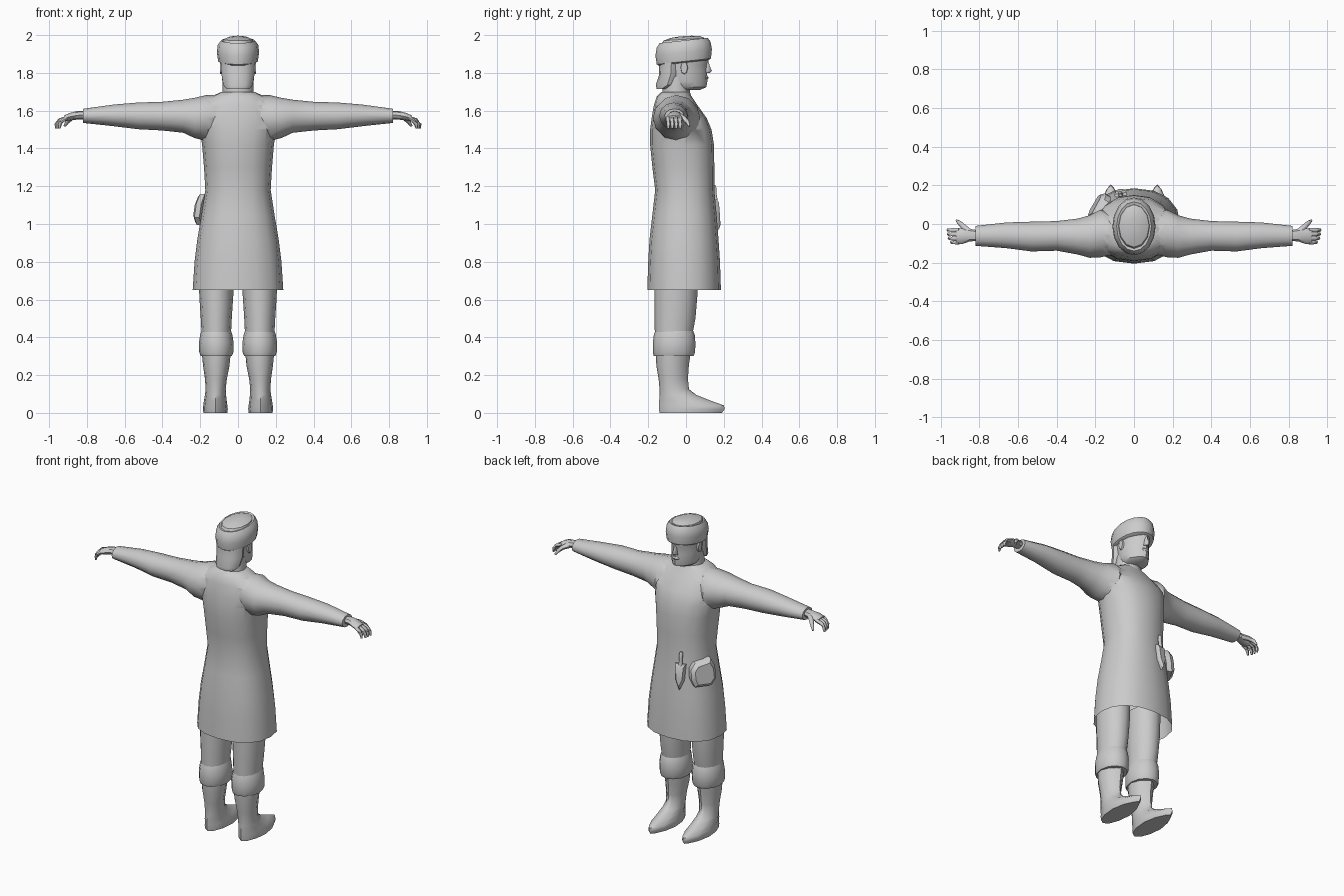
import bpy, bmesh, math
from mathutils import Vector

grey = bpy.data.materials.new("plain_grey")
grey.diffuse_color = (0.6, 0.6, 0.6, 1)


def finish(name, bm, angle=40):
    bmesh.ops.recalc_face_normals(bm, faces=bm.faces)
    me = bpy.data.meshes.new(name)
    bm.to_mesh(me)
    bm.free()
    me.materials.append(grey)
    ob = bpy.data.objects.new(name, me)
    bpy.context.collection.objects.link(ob)
    smooth(ob, angle)
    return ob


def smooth(ob, angle=40):
    bpy.ops.object.select_all(action='DESELECT')
    ob.select_set(True)
    bpy.context.view_layer.objects.active = ob
    bpy.ops.object.shade_smooth_by_angle(angle=math.radians(angle))


def skin_rings(bm, rings, caps=True):
    loops = [[bm.verts.new(p) for p in r] for r in rings]
    n = len(loops[0])
    for a, b in zip(loops, loops[1:]):
        for i in range(n):
            bm.faces.new((a[i], a[(i + 1) % n], b[(i + 1) % n], b[i]))
    if caps:
        bm.faces.new(loops[0])
        bm.faces.new(loops[-1])


def loft(name, rows, axis='z', n=14, power=2.0, taper=0.0, slope=0.0, angle=40):
    """rows: (position, a0, a1, b0, b1); a,b are x,y for axis z and y,z for axis x."""
    rings = []
    for t, a0, a1, b0, b1 in rows:
        ring = []
        for i in range(n):
            w = 2 * math.pi * (i + 0.5 * (n % 4 == 2)) / n + (math.pi / 2 if n % 4 else 0)
            c, s = math.cos(w), math.sin(w)
            u = math.copysign(abs(c) ** (2 / power), c)
            v = math.copysign(abs(s) ** (2 / power), s)
            u *= 1 - taper * max(0, v) ** 2
            a = (a0 + a1) / 2 + u * (a1 - a0) / 2
            b = (b0 + b1) / 2 + v * (b1 - b0) / 2
            ring.append((a, b, t + slope * b) if axis == 'z' else (t, a, b))
        rings.append(ring)
    bm = bmesh.new()
    skin_rings(bm, rings)
    return finish(name, bm, angle)


def tube(name, path, n=6):
    """path: (x, y, z, radius)."""
    pts = [Vector(p[:3]) for p in path]
    rings = []
    for i, p in enumerate(pts):
        d = (pts[min(i + 1, len(pts) - 1)] - pts[max(i - 1, 0)]).normalized()
        side = d.cross(Vector((0, 0, 1)) if abs(d.z) < 0.9 else Vector((0, 1, 0))).normalized()
        up = side.cross(d)
        rings.append([p + path[i][3] * (math.cos(w) * side + math.sin(w) * up)
                      for w in (2 * math.pi * k / n for k in range(n))])
    bm = bmesh.new()
    skin_rings(bm, rings)
    return finish(name, bm, 60)


def plate(name, outline, centre, yaw, thick, tilt=0.0):
    """Bevelled upright slab; outline in (across, height), facing along yaw."""
    out = Vector((math.cos(yaw), math.sin(yaw), 0))
    side = Vector((-out.y, out.x, 0))
    up = (Vector((0, 0, 1)) + out * tilt).normalized()
    mid = Vector((sum(p[0] for p in outline), sum(p[1] for p in outline))) / len(outline)
    rings = []
    for d, k in ((-0.5, 1), (0.1, 1), (0.5, 0.75)):
        rings.append([Vector(centre) + out * d * thick + side * (mid.x + (a - mid.x) * k)
                      + up * (mid.y + (h - mid.y) * k) for a, h in outline])
    bm = bmesh.new()
    skin_rings(bm, rings)
    return finish(name, bm)


# Tunic body, hem to neckline
tunic = loft("tunic", [
    (0.65, -0.24, 0.24, -0.205, 0.185), (0.80, -0.23, 0.23, -0.2, 0.18),
    (0.92, -0.215, 0.215, -0.193, 0.172), (1.05, -0.193, 0.193, -0.178, 0.162),
    (1.18, -0.173, 0.173, -0.163, 0.15), (1.30, -0.18, 0.18, -0.178, 0.15),
    (1.42, -0.19, 0.19, -0.19, 0.148), (1.50, -0.205, 0.205, -0.19, 0.135),
    (1.56, -0.215, 0.215, -0.182, 0.11), (1.63, -0.20, 0.20, -0.17, 0.06),
    (1.675, -0.14, 0.14, -0.155, 0.03), (1.70, -0.088, 0.088, -0.13, 0.015)],
    n=16, power=2.3)

# Sleeves joined into the tunic
for s in (-1, 1):
    sleeve = loft("sleeve", [(s * x, *r) for x, *r in (
        (0.08, -0.15, 0.03, 1.48, 1.685), (0.17, -0.172, 0.075, 1.44, 1.682),
        (0.23, -0.175, 0.045, 1.455, 1.668), (0.29, -0.158, 0.028, 1.483, 1.658),
        (0.40, -0.138, 0.015, 1.495, 1.647), (0.53, -0.142, 0.012, 1.502, 1.643),
        (0.66, -0.125, 0.008, 1.518, 1.632), (0.82, -0.113, -0.01, 1.535, 1.61))],
        axis='x', n=12)
    m = tunic.modifiers.new("join", 'BOOLEAN')
    m.operation = 'UNION'
    m.object = sleeve
    bpy.context.view_layer.objects.active = tunic
    bpy.ops.object.modifier_apply(modifier=m.name)
    bpy.data.objects.remove(sleeve)

# Open the hem
bm = bmesh.new()
bm.from_mesh(tunic.data)
bmesh.ops.delete(bm, geom=[f for f in bm.faces if f.calc_center_median().z < 0.652],
                 context='FACES_ONLY')
bm.to_mesh(tunic.data)
bm.free()
smooth(tunic, 50)

for s, label in ((-1, "left"), (1, "right")):
    def rows(data):
        return [(z, s * 0.115 - w + s * o, s * 0.115 + w + s * o, y0, y1)
                for z, w, o, y0, y1 in data]
    # Breeches
    loft(label + "_breeches", rows([
        (0.42, 0.078, 0, -0.165, 0.035), (0.50, 0.082, 0, -0.167, 0.05),
        (0.62, 0.09, 0, -0.168, 0.06), (0.78, 0.092, 0, -0.168, 0.065)]), n=12)
    # Gathered cuff at the knee
    loft(label + "_cuff", rows([
        (0.30, 0.082, 0, -0.17, 0.04), (0.32, 0.09, 0, -0.176, 0.048),
        (0.37, 0.092, 0, -0.176, 0.05), (0.415, 0.085, 0, -0.17, 0.046),
        (0.44, 0.076, 0, -0.16, 0.035)]), n=12)
    # Boot shaft and foot
    loft(label + "_boot", rows([
        (0.0, 0.063, 0.005, -0.14, 0.19), (0.02, 0.066, 0.005, -0.143, 0.205),
        (0.04, 0.064, 0.005, -0.143, 0.20), (0.065, 0.06, 0.005, -0.142, 0.13),
        (0.095, 0.056, 0.004, -0.14, 0.055), (0.125, 0.053, 0.003, -0.14, 0.016),
        (0.18, 0.058, 0.002, -0.145, 0.01), (0.25, 0.07, 0, -0.157, 0.015),
        (0.32, 0.077, 0, -0.16, 0.025)]), n=12, taper=0.5, angle=50)
    # Palm, fingers and thumb
    loft(label + "_palm", [(s * x, *r) for x, *r in (
        (0.81, -0.088, -0.032, 1.555, 1.6), (0.85, -0.09, -0.025, 1.553, 1.598),
        (0.89, -0.104, -0.022, 1.548, 1.588), (0.92, -0.104, -0.025, 1.543, 1.575))],
        axis='x', n=8)
    for k in range(4):
        y = -0.094 + 0.021 * k
        r = 0.0115
        reach = (-0.012, 0, 0.004, 0.006)[k]
        tube(label + "_finger", [(s * 0.905, y, 1.563, r), (s * (0.938 + reach), y, 1.55, r),
             (s * (0.955 + reach), y, 1.528, r * 0.9), (s * (0.958 + reach), y, 1.505, r * 0.5)])
    tube(label + "_thumb", [(s * 0.855, -0.04, 1.573, 0.017), (s * 0.885, -0.012, 1.56, 0.014),
         (s * 0.905, 0.008, 1.54, 0.011), (s * 0.918, 0.018, 1.518, 0.006)])
    # Ear
    loft(label + "_ear", [(s * x, *r) for x, *r in (
        (0.075, -0.03, 0.012, 1.79, 1.865), (0.094, -0.028, 0.008, 1.795, 1.86))],
        axis='x', n=8)

# Neck, head and jaw
loft("neck", [(1.64, -0.085, 0.085, -0.13, 0.04), (1.70, -0.082, 0.082, -0.125, 0.02),
     (1.78, -0.08, 0.08, -0.12, 0.03)], n=12)
loft("head", [
    (1.71, -0.055, 0.055, -0.05, 0.075), (1.725, -0.075, 0.075, -0.09, 0.108),
    (1.755, -0.083, 0.083, -0.11, 0.113), (1.80, -0.086, 0.086, -0.12, 0.112),
    (1.845, -0.088, 0.088, -0.13, 0.112), (1.87, -0.09, 0.09, -0.13, 0.12),
    (1.93, -0.09, 0.09, -0.13, 0.11)], n=16, taper=0.35)
# Hair at the nape
loft("hair", [
    (1.715, -0.06, 0.06, -0.155, -0.10), (1.735, -0.078, 0.078, -0.16, -0.04),
    (1.79, -0.087, 0.087, -0.142, -0.02), (1.88, -0.09, 0.09, -0.142, -0.01)], n=12)
# Nose and lips
loft("nose", [(1.80, -0.018, 0.018, 0.09, 0.125), (1.81, -0.017, 0.017, 0.09, 0.138),
     (1.835, -0.011, 0.011, 0.09, 0.126), (1.865, -0.008, 0.008, 0.09, 0.118)],
     n=8, taper=0.5)
loft("lips", [(1.765, -0.018, 0.018, 0.09, 0.114), (1.775, -0.025, 0.025, 0.09, 0.12),
     (1.785, -0.018, 0.018, 0.09, 0.115)], n=8)

# Cap with rolled band and low crown
loft("cap_band", [
    (1.855, -0.095, 0.095, -0.145, 0.12), (1.862, -0.105, 0.105, -0.155, 0.132),
    (1.91, -0.112, 0.112, -0.162, 0.137), (1.95, -0.107, 0.107, -0.155, 0.13),
    (1.973, -0.09, 0.09, -0.14, 0.115), (1.97, -0.08, 0.08, -0.13, 0.105)],
    n=16, slope=0.11)
loft("cap_crown", [
    (1.95, -0.088, 0.088, -0.135, 0.11), (1.978, -0.078, 0.078, -0.12, 0.10),
    (1.99, -0.05, 0.05, -0.08, 0.075), (1.995, -0.015, 0.015, -0.03, 0.03)],
    n=12, slope=0.06)

# Belt pouch on the hip
plate("pouch", [(-0.06, -0.08), (0.045, -0.085), (0.078, -0.045), (0.075, 0.03),
                (0.05, 0.08), (-0.05, 0.065), (-0.078, 0.03), (-0.08, -0.03)],
      (-0.182, 0.085, 1.08), math.radians(150), 0.05, -0.15)

# Sheathed knife at the front
plate("sheath", [(0, -0.14), (0.026, -0.08), (0.032, 0.02), (-0.032, 0.02), (-0.026, -0.08)],
      (-0.07, 0.158, 1.11), math.radians(100), 0.025, -0.1)
tube("knife_handle", [(-0.07, 0.156, 1.12, 0.014), (-0.07, 0.152, 1.16, 0.011),
     (-0.07, 0.15, 1.19, 0.013), (-0.07, 0.148, 1.205, 0.008)])
